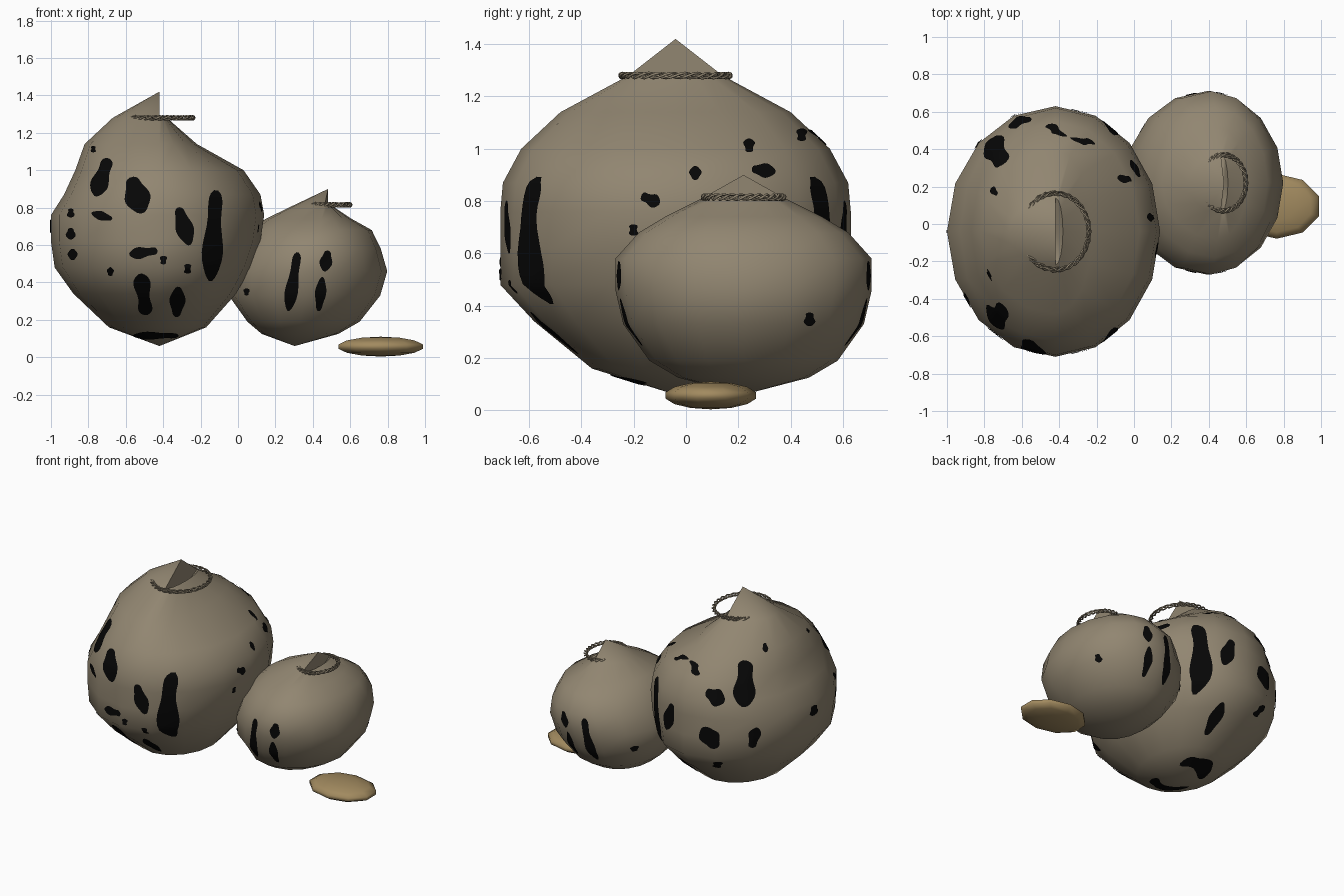
import bpy, bmesh, math
from mathutils import Vector
from mathutils.bvhtree import BVHTree

if "Cube" in bpy.data.objects:
    bpy.data.objects.remove(bpy.data.objects["Cube"])


def material(name, rgb):
    m = bpy.data.materials.new(name)
    m.diffuse_color = (*rgb, 1)
    m.use_nodes = True
    m.node_tree.nodes["Principled BSDF"].inputs["Base Color"].default_value = m.diffuse_color
    return m


SACK = material("sack_cloth", (0.285, 0.238, 0.165))
BLACK = material("black_stain", (0.002, 0.002, 0.002))
TAN = material("tan", (0.36, 0.255, 0.115))


def finish(name, bm, mat, sharp=60):
    me = bpy.data.meshes.new(name)
    bm.to_mesh(me)
    bm.free()
    me.materials.append(mat)
    for p in me.polygons:
        p.use_smooth = True
    me.set_sharp_from_angle(angle=math.radians(sharp))
    ob = bpy.data.objects.new(name, me)
    bpy.context.collection.objects.link(ob)
    return ob


# Sack body: profile rows of (height, left radius, side radius, right radius).
# The left half rises to a peak, the right half drops behind an upright wall.
def sack(name, cx, cy, lean, rows, bottom, peak, pit, n=16):
    bm = bmesh.new()

    def axis(z):
        return cx + lean * z

    rings = []
    for z, left, side, right in rows:
        ring = []
        for k in range(n):
            a = 2 * math.pi * k / n
            r = right if k < n // 4 or k > 3 * n // 4 else left
            ring.append(bm.verts.new((axis(z) + r * math.cos(a), cy + side * math.sin(a), z)))
        rings.append(ring)
    base = bm.verts.new((axis(bottom), cy, bottom))
    top = bm.verts.new((axis(peak), cy, peak))
    low = bm.verts.new((axis(peak), cy, pit))
    for k in range(n):
        j = (k + 1) % n
        bm.faces.new((base, rings[0][j], rings[0][k]))
        for a, b in zip(rings, rings[1:]):
            bm.faces.new((a[k], a[j], b[j], b[k]))
        cap = top if n // 4 <= k < 3 * n // 4 else low
        bm.faces.new((rings[-1][k], rings[-1][j], cap))
    bm.faces.new((rings[-1][n // 4], top, low))
    bm.faces.new((rings[-1][3 * n // 4], low, top))
    bmesh.ops.recalc_face_normals(bm, faces=bm.faces)
    tree = BVHTree.FromBMesh(bm)
    finish(name, bm, SACK)
    return tree


big = sack("large_sack", -.42, -.04, 0, [
    (.16, .27, .32, .25), (.34, .46, .54, .41), (.48, .56, .67, .49),
    (.62, .58, .67, .54), (.76, .58, .67, .56), (.87, .51, .66, .54),
    (1.0, .45, .59, .45), (1.14, .40, .44, .20), (1.28, .25, .18, .04)], .06, 1.42, 1.2)
small = sack("small_sack", .29, .22, .213, [
    (.125, .19, .25, .22), (.19, .28, .36, .32), (.33, .41, .46, .40), (.46, .44, .49, .41),
    (.58, .41, .49, .35), (.68, .37, .40, .28), (.74, .30, .30, .16), (.81, .17, .16, .04)],
    .06, .90, .76)

# Viewing frames for laying stains on the cloth: origin, right axis, cast direction
Q = math.sqrt(.5)
VIEWS = {"front": ((0, 0), (1, 0), (0, 1)), "back": ((0, 0), (1, 0), (0, -1)),
         "right": ((0, 0), (0, 1), (-1, 0)), "back_left": ((-.42, -.04), (-Q, -Q), (Q, -Q))}


# Stains: thin blobs on the surface. Streaks run between two points with a half width,
# dots have a centre and a half width.
def stains(name, tree, view, streaks, dots=()):
    bm = bmesh.new()
    o, r, d = (Vector((*v, 0)) for v in VIEWS[view])
    spots = list(streaks) + [(u, z + 1.2 * w, u, z - 1.2 * w, w) for u, z, w in dots]
    for i, (u1, z1, u2, z2, w) in enumerate(spots):
        p, q = Vector((u1, z1)), Vector((u2, z2))
        along = (q - p).normalized()
        side = Vector((-along.y, along.x))
        grid = []
        for s in range(17):
            t = -math.cos(math.pi * s / 16)
            half = w * max(.05, 1 - t ** 4) ** .5 * (.88 + .2 * math.sin(4 * t + i))
            row = []
            for k in range(-3, 4):
                c = (p + q) / 2 + (q - p) * t / 2 + side * (half * k / 3)
                start = o + r * c.x - d * 3 + Vector((0, 0, c.y))
                hit, normal, _, _ = tree.ray_cast(start, d)
                row.append(bm.verts.new(hit + normal * .005) if hit else None)
            grid.append(row)
        for a, b in zip(grid, grid[1:]):
            for k in range(6):
                vs = (a[k], a[k + 1], b[k + 1], b[k])
                if all(vs):
                    f = bm.faces.new(vs)
                    f.normal_update()
                    if f.normal.dot(d) > 0:
                        f.normal_flip()
    finish(name, bm, BLACK)


# Large streaks repeat on front and back
both = [(-.12, .89, -.15, .41, .053), (-.32, .80, -.26, .60, .045),
        (-.32, .38, -.33, .22, .04), (-.56, .12, -.32, .12, .02)]
for view in ("front", "back"):
    stains("large_sack_streaks_" + view, big, view, both)
stains("large_sack_stains_front", big, "front",
       [(-.69, 1.06, -.76, .86, .045), (-.57, .96, -.51, .77, .065),
        (-.78, .77, -.67, .74, .022), (-.58, .55, -.43, .57, .03),
        (-.52, .45, -.49, .23, .045)],
       [(-.77, 1.11, .014), (-.89, .77, .019), (-.89, .66, .025), (-.88, .55, .025),
        (-.68, .46, .018), (-.40, .52, .019), (-.27, .475, .02)])
stains("large_sack_stains_right", big, "right", [(-.17, .82, -.10, .79, .025),
                                                 (.25, .92, .34, .91, .026)],
       [(.035, .905, .022), (.24, 1.01, .021), (.44, 1.05, .02), (-.20, .69, .018)])
stains("large_sack_stains_back_left", big, "back_left",
       [(-.06, 1.10, -.10, .84, .07), (-.33, .93, -.22, .88, .05),
        (-.35, .70, -.28, .56, .06), (-.02, .70, -.05, .56, .04)],
       [(-.26, .42, .03), (-.38, 1.04, .025), (.39, .70, .03), (.08, 1.15, .018)])

pair = [(.32, .56, .27, .25, .033), (.48, .57, .46, .46, .032), (.45, .43, .43, .25, .028)]
for view in ("front", "back"):
    stains("small_sack_streaks_" + view, small, view, pair, [(.05, .35, .016)])
stains("small_sack_stain_right", small, "right", [], [(.47, .35, .021)])


# Rope ties: three thin strands twisted round an oval
def rope(name, cx, cy, z, rx, ry, twist=9, n=72):
    cu = bpy.data.curves.new(name, 'CURVE')
    cu.dimensions = '3D'
    cu.bevel_depth = .005
    cu.bevel_resolution = 1
    for strand in range(3):
        sp = cu.splines.new('POLY')
        sp.points.add(n - 1)
        sp.use_cyclic_u = True
        for k in range(n):
            a = 2 * math.pi * k / n
            b = a * twist + strand * 2 * math.pi / 3
            e = .010 * math.cos(b)
            sp.points[k].co = (cx + (rx + e) * math.cos(a), cy + (ry + e) * math.sin(a),
                               z + .010 * math.sin(b), 1)
    tmp = bpy.data.objects.new(name + "_curve", cu)
    bpy.context.collection.objects.link(tmp)
    bpy.context.view_layer.update()
    bm = bmesh.new()
    bm.from_mesh(bpy.data.meshes.new_from_object(
        tmp.evaluated_get(bpy.context.evaluated_depsgraph_get())))
    bpy.data.objects.remove(tmp)
    finish(name, bm, SACK)


rope("large_sack_rope", -.42, -.04, 1.28, .178, .205)
rope("small_sack_rope", .48, .22, .815, .118, .15)

# Flat loaf lying in front of the small sack
bm = bmesh.new()
bmesh.ops.create_uvsphere(bm, u_segments=10, v_segments=7, radius=1)
for v in bm.verts:
    v.co = (.763 + v.co.x * .243, .095 + v.co.y * .178, .057 + v.co.z * .053)
finish("flat_loaf", bm, TAN, 75)
